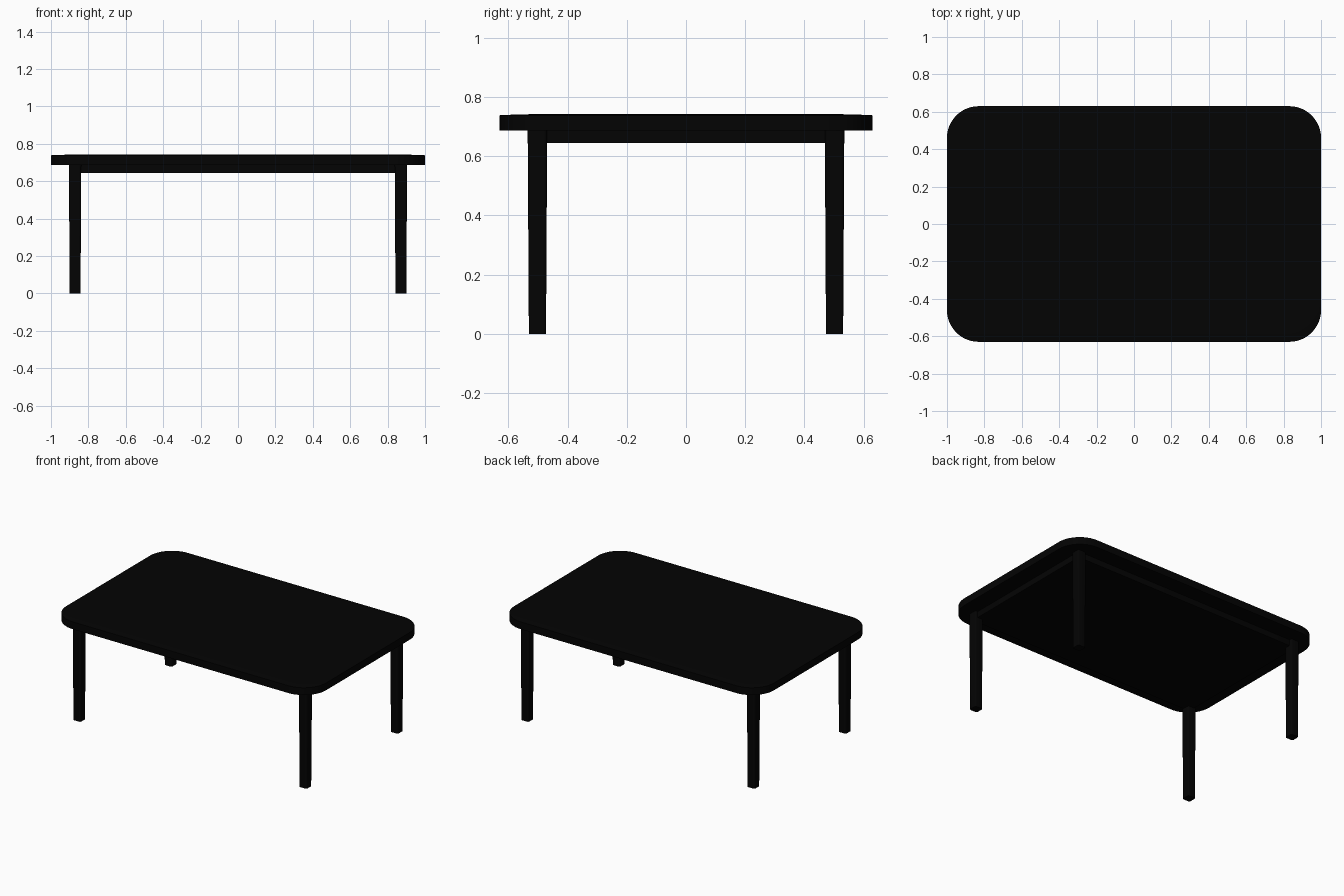
import bpy, bmesh
from math import sin, cos, pi, radians

if "Cube" in bpy.data.objects:
    bpy.data.objects.remove(bpy.data.objects["Cube"])

black = bpy.data.materials.new("black_finish")
black.diffuse_color = (0.001, 0.001, 0.001, 1)
black.use_nodes = True
black.node_tree.nodes["Principled BSDF"].inputs["Base Color"].default_value = black.diffuse_color


def rounded_rect(hx, hy, r, n):
    """Counter-clockwise outline of a rounded rectangle."""
    pts = []
    for k, (sx, sy) in enumerate(((1, 1), (-1, 1), (-1, -1), (1, -1))):
        for i in range(n + 1):
            a = (k + i / n) * pi / 2
            pts.append((sx * (hx - r) + r * cos(a), sy * (hy - r) + r * sin(a)))
    return pts


def loft(name, sections, cx=0, cy=0, n=6):
    """Skin rounded rectangles given as (half x, half y, radius, z), bottom to top."""
    bm = bmesh.new()
    rings = [[bm.verts.new((cx + x, cy + y, z)) for x, y in rounded_rect(hx, hy, r, n)]
             for hx, hy, r, z in sections]
    for a, b in zip(rings, rings[1:]):
        for i in range(len(a)):
            j = (i + 1) % len(a)
            bm.faces.new((a[i], a[j], b[j], b[i]))
    bm.faces.new(rings[0][::-1])
    bm.faces.new(rings[-1])
    mesh = bpy.data.meshes.new(name)
    bm.to_mesh(mesh)
    bm.free()
    mesh.materials.append(black)
    ob = bpy.data.objects.new(name, mesh)
    bpy.context.collection.objects.link(ob)
    bpy.ops.object.select_all(action='DESELECT')
    ob.select_set(True)
    bpy.context.view_layer.objects.active = ob
    bpy.ops.object.shade_smooth_by_angle(angle=radians(35))
    return ob


# Table top: straight rim and a very slightly crowned surface
crown = ((0, 0.687), (0, 0.738), (0.004, 0.739), (0.06, 0.741), (0.15, 0.743))
loft("table_top", [(1 - d, 0.63 - d, 0.17 - d, z) for d, z in crown], n=12)

# Solid under-frame filling the space between the legs
loft("under_frame", [(0.885, 0.517, 0.02, 0.645), (0.885, 0.517, 0.02, 0.69)], n=4)

# Four slightly tapered legs with softened corners
for yname, sy in (("front", -1), ("back", 1)):
    for xname, sx in (("left", -1), ("right", 1)):
        loft(f"{yname}_{xname}_leg",
             [(0.029, 0.029, 0.010, 0), (0.033, 0.033, 0.011, 0.69)],
             sx * 0.871, sy * 0.502, n=4)
